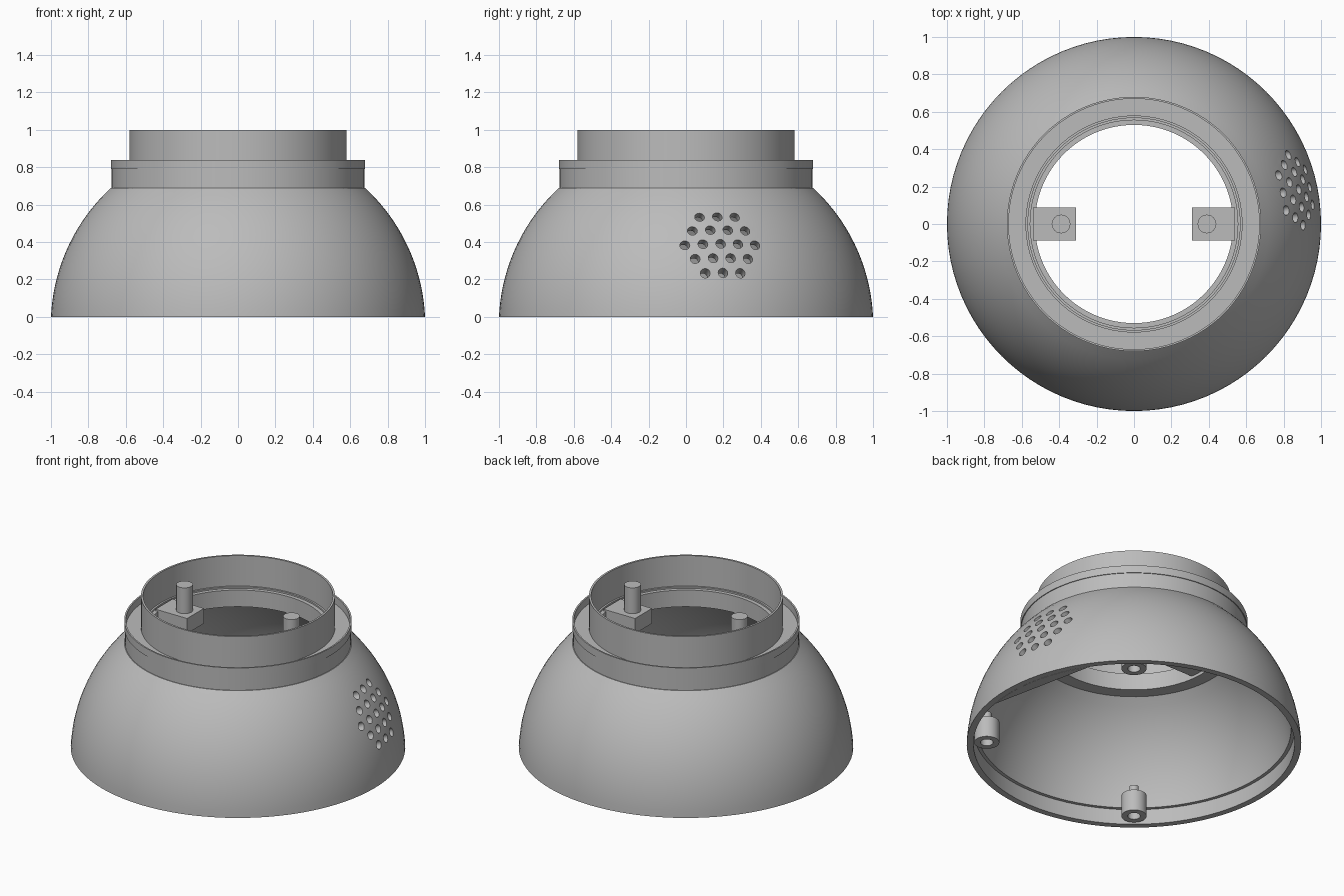
import bpy, bmesh, math
from mathutils import Vector, Matrix

cube = bpy.data.objects.get("Cube")
if cube:
    bpy.data.objects.remove(cube, do_unlink=True)

grey = bpy.data.materials.new("light grey plastic")
grey.use_nodes = True
colour = (0.5, 0.5, 0.5, 1)
grey.diffuse_color = colour
grey.node_tree.nodes["Principled BSDF"].inputs["Base Color"].default_value = colour

BALL_Z = -0.045            # centre height of the dome's sphere
OUTER, INNER = 1.001, 0.95


def finish(name, bm, smooth=True):
    bmesh.ops.recalc_face_normals(bm, faces=bm.faces)
    mesh = bpy.data.meshes.new(name)
    bm.to_mesh(mesh)
    bm.free()
    mesh.materials.append(grey)
    ob = bpy.data.objects.new(name, mesh)
    bpy.context.collection.objects.link(ob)
    if smooth:
        shade(ob)
    return ob


def select_only(ob):
    bpy.ops.object.select_all(action='DESELECT')
    ob.select_set(True)
    bpy.context.view_layer.objects.active = ob


def shade(ob):
    select_only(ob)
    bpy.ops.object.shade_smooth_by_angle(angle=math.radians(30))


def lathe(profile, steps, centre=(0, 0), closed=True):
    """Spin an (r, z) outline about a vertical axis."""
    bm = bmesh.new()
    rings = []
    for i in range(steps):
        a = math.tau * i / steps
        rings.append([bm.verts.new((centre[0] + r * math.cos(a),
                                    centre[1] + r * math.sin(a), z)) for r, z in profile])
    n = len(profile)
    for i in range(steps):
        a, b = rings[i], rings[(i + 1) % steps]
        for j in range(n if closed else n - 1):
            k = (j + 1) % n
            bm.faces.new((a[j], b[j], b[k], a[k]))
    return bm


def ball_arc(radius, z0, z1, count):
    zs = [z0 + (z1 - z0) * i / count for i in range(count + 1)]
    return [(math.sqrt(radius ** 2 - (z - BALL_Z) ** 2), z) for z in zs]


# Dome, collar and neck as one hollow turned shell
outline = ball_arc(OUTER, 0, 0.69, 16)
outline += [(0.675, 0.69), (0.675, 0.79), (0.68, 0.79), (0.68, 0.84), (0.67, 0.84),
            (0.67, 0.79), (0.58, 0.79), (0.58, 1), (0.567, 1), (0.567, 0.8),
            (0.555, 0.8), (0.555, 0.79), (0.53, 0.79), (0.53, 0.68)]
outline += ball_arc(INNER, 0.68, 0.1, 14)
outline += [(0.96, 0.1), (0.96, 0)]
shell = finish("dome_shell", lathe(outline, 96), smooth=False)

# Flat pad inside the wall below the vents
turn = math.radians(12)
outward = Vector((math.cos(turn), math.sin(turn), 0))
bm = bmesh.new()
bmesh.ops.create_uvsphere(bm, u_segments=96, v_segments=48, radius=0.96,
                          matrix=Matrix.Translation((0, 0, BALL_Z)))
for point, normal in ((outward * 0.89, outward), (Vector(), Vector((0, 0, 1)))):
    cut = bmesh.ops.bisect_plane(bm, geom=bm.verts[:] + bm.edges[:] + bm.faces[:],
                                 plane_co=point, plane_no=normal, clear_inner=True)
    rim = [e for e in bm.edges if e.is_boundary]
    bmesh.ops.holes_fill(bm, edges=rim, sides=0)
pad = finish("inner_pad", bm, smooth=False)

# Hexagonal cluster of vent holes, drilled square to the wall
tilt = math.radians(24)
axis = outward * math.cos(tilt) + Vector((0, 0, math.sin(tilt)))
across = Vector((-math.sin(turn), math.cos(turn), 0))
up = axis.cross(across)
middle = Vector((0.88, 0.185, 0.39))
bm = bmesh.new()
pitch = 0.096
for row in range(-2, 3):
    count = 5 - abs(row)
    for i in range(count):
        spot = (middle + across * pitch * (i - (count - 1) / 2)
                + up * pitch * 0.866 * row)
        place = Matrix.Translation(spot) @ axis.to_track_quat('Z', 'Y').to_matrix().to_4x4()
        bmesh.ops.create_cone(bm, cap_ends=True, segments=20, radius1=0.026,
                              radius2=0.026, depth=0.4, matrix=place)
drill = finish("vent_cutter", bm, smooth=False)
drill.hide_render = True
for ob in (shell, pad):
    select_only(ob)
    mod = ob.modifiers.new("vents", 'BOOLEAN')
    mod.operation = 'DIFFERENCE'
    mod.solver = 'EXACT'
    mod.object = drill
    bpy.ops.object.modifier_apply(modifier=mod.name)
    shade(ob)
bpy.data.objects.remove(drill, do_unlink=True)

# Two tabs with upright pegs inside the neck
for side, x in (("left", 1), ("right", -1)):
    bm = bmesh.new()
    bmesh.ops.create_cube(bm, size=1, matrix=Matrix.Translation((x * 0.425, 0, 0.75))
                          @ Matrix.Diagonal((0.23, 0.176, 0.1, 1)))
    finish(side + "_tab", bm, smooth=False)
    bm = bmesh.new()
    bmesh.ops.create_cone(bm, cap_ends=True, segments=24, radius1=0.05, radius2=0.05,
                          depth=0.18, matrix=Matrix.Translation((x * 0.39, 0, 0.88)))
    finish(side + "_peg", bm)

# Hollow screw bosses around the inside of the rim, each with a thin pin
boss = [(0.001, 0.1), (0.038, 0.1), (0.038, 0.01), (0.075, 0.01), (0.075, 0.15),
        (0.028, 0.15), (0.028, 0.21), (0.001, 0.21)]
for i, degrees in enumerate((50, 230, -40)):
    a = math.radians(degrees)
    finish(f"screw_boss_{i + 1}", lathe(boss, 32, (0.88 * math.cos(a), 0.88 * math.sin(a))))
